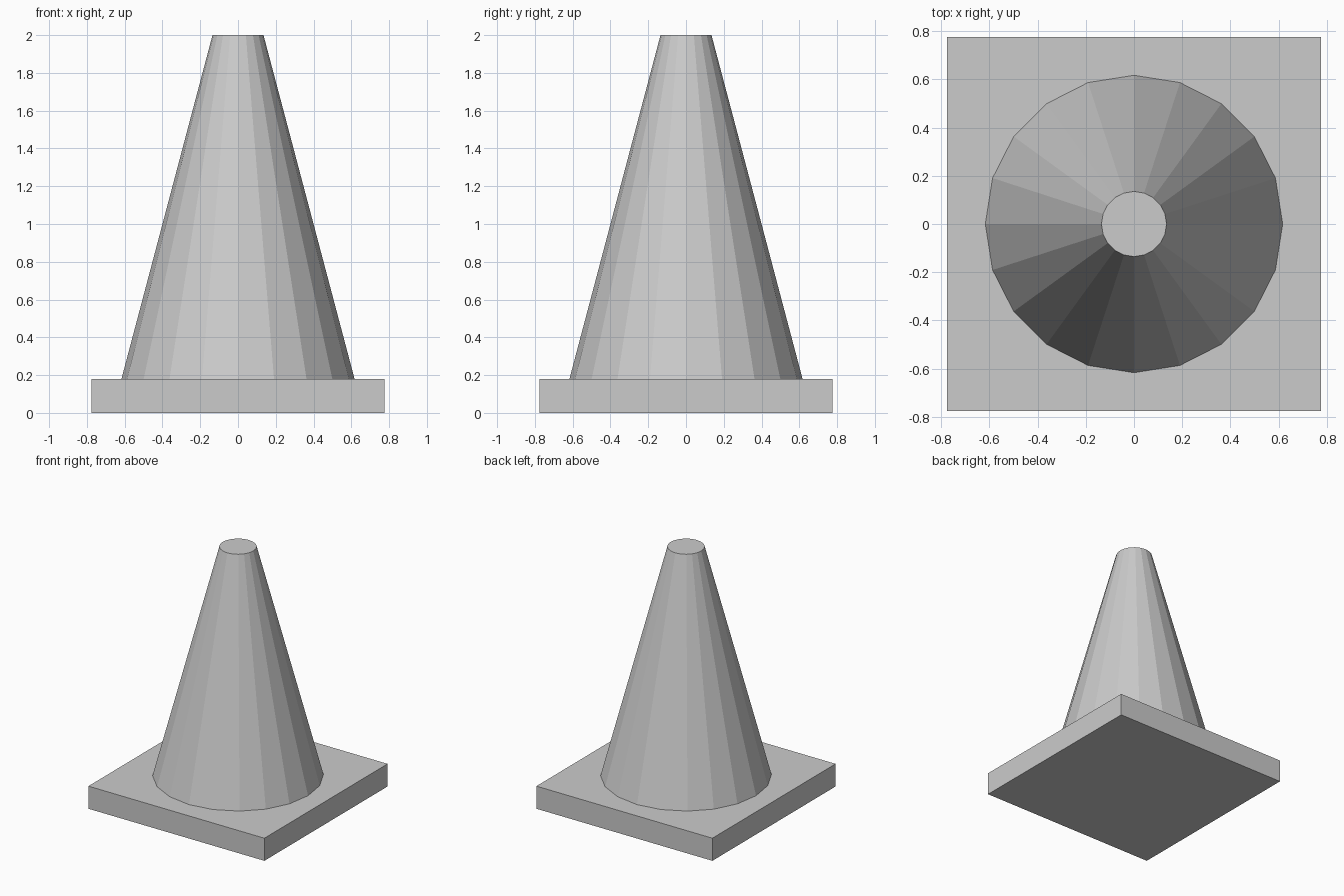
import bpy

# Remove the default cube
cube = bpy.data.objects.get("Cube")
if cube:
    bpy.data.objects.remove(cube, do_unlink=True)

BASE_WIDTH, BASE_HEIGHT = 1.55, 0.18
TOTAL_HEIGHT = 2.0


def make_material(name, color):
    mat = bpy.data.materials.new(name)
    mat.use_nodes = True
    mat.diffuse_color = color
    mat.node_tree.nodes["Principled BSDF"].inputs["Base Color"].default_value = color
    return mat


def finish(name, mat):
    obj = bpy.context.object
    obj.name = obj.data.name = name
    obj.data.materials.append(mat)
    return obj


grey = make_material("light_grey", (0.6, 0.6, 0.6, 1))

# Square base slab
bpy.ops.mesh.primitive_cube_add(size=1, location=(0, 0, BASE_HEIGHT / 2))
base = finish("base_plate", grey)
base.scale = (BASE_WIDTH, BASE_WIDTH, BASE_HEIGHT)
bpy.ops.object.transform_apply(location=False, rotation=False, scale=True)

# Faceted, flat-topped cone body
cone_height = TOTAL_HEIGHT - BASE_HEIGHT
bpy.ops.mesh.primitive_cone_add(
    vertices=20, radius1=0.617, radius2=0.135, depth=cone_height,
    location=(0, 0, BASE_HEIGHT + cone_height / 2))
finish("cone_body", grey)
